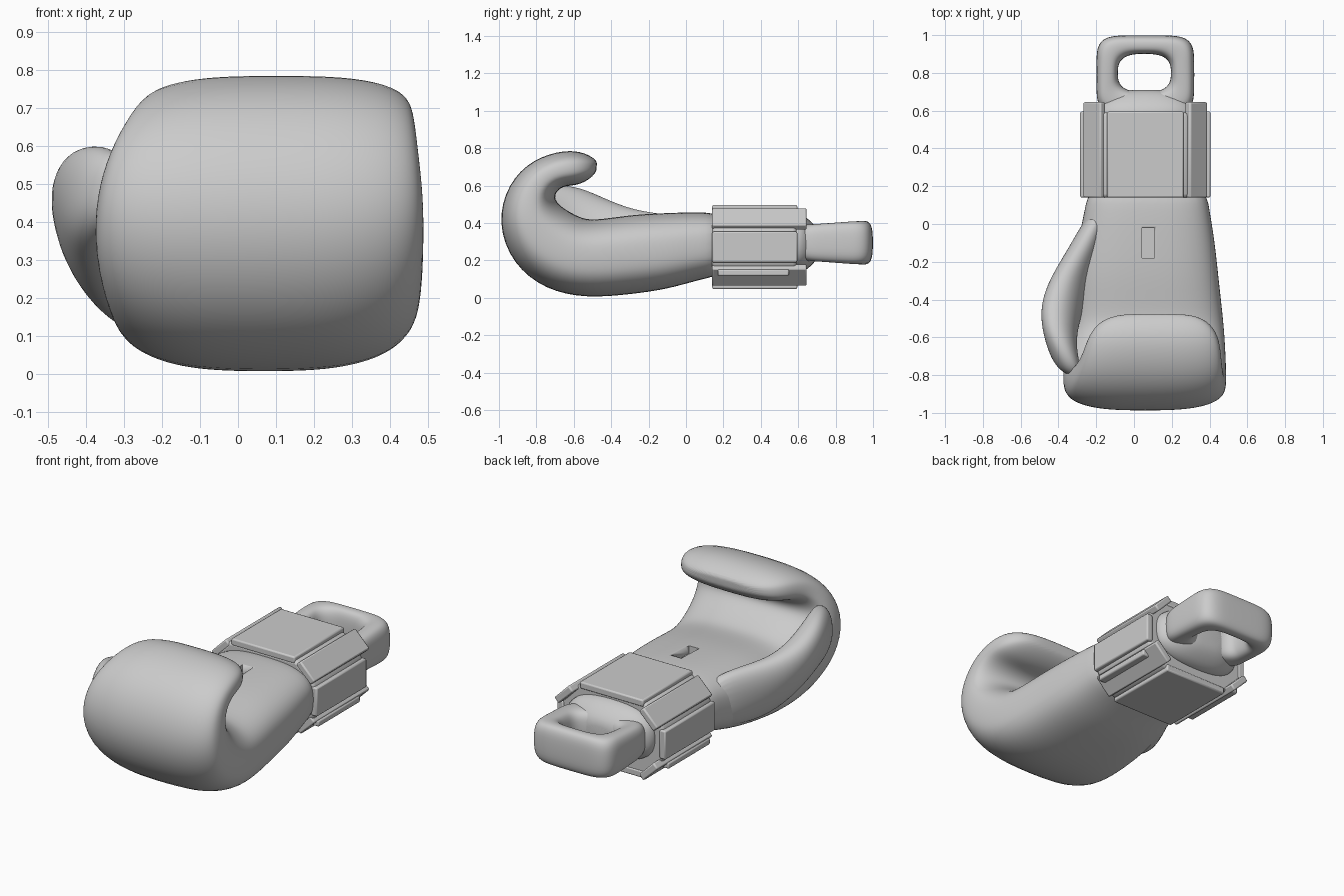
import bpy, bmesh
from math import sin, cos, pi, radians, atan2
from mathutils import Vector as V

if "Cube" in bpy.data.objects:
    bpy.data.objects.remove(bpy.data.objects["Cube"])


def finish(ob, angle=40):
    bpy.ops.object.select_all(action='DESELECT')
    ob.select_set(True)
    bpy.context.view_layer.objects.active = ob
    bpy.ops.object.shade_smooth_by_angle(angle=radians(angle))


def spow(v, e):
    return (1 if v >= 0 else -1) * abs(v) ** (2 / e)


def loft(name, rings, n=24, e=2.6, closed=False, subsurf=1):
    """Skin superellipse sections given as (centre, half-axis u, half-axis v)."""
    bm = bmesh.new()
    loops = []
    for c, u, v in rings:
        loops.append([bm.verts.new(V(c) + V(u) * spow(cos(2 * pi * k / n), e)
                                   + V(v) * spow(sin(2 * pi * k / n), e)) for k in range(n)])
    pairs = list(zip(loops, loops[1:]))
    if closed:
        pairs.append((loops[-1], loops[0]))
    for a, b in pairs:
        for k in range(n):
            bm.faces.new((a[k], a[(k + 1) % n], b[(k + 1) % n], b[k]))
    if not closed:
        for l in (loops[0], loops[-1]):
            mid = bm.verts.new(sum((p.co for p in l), V()) / n)
            for k in range(n):
                bm.faces.new((l[k], l[(k + 1) % n], mid))
    bmesh.ops.recalc_face_normals(bm, faces=bm.faces)
    me = bpy.data.meshes.new(name)
    bm.to_mesh(me)
    bm.free()
    ob = bpy.data.objects.new(name, me)
    bpy.context.collection.objects.link(ob)
    if subsurf:
        m = ob.modifiers.new("subsurf", 'SUBSURF')
        m.levels = m.render_levels = subsurf
    finish(ob, 60)
    return ob


def box(name, centre, size, tilt=0, bevel=0.008):
    bpy.ops.mesh.primitive_cube_add(size=1, location=centre, rotation=(0, tilt, 0))
    ob = bpy.context.object
    ob.name = name
    ob.scale = size
    bpy.ops.object.transform_apply(location=False, rotation=False, scale=True)
    if bevel:
        m = ob.modifiers.new("bevel", 'BEVEL')
        m.width, m.segments = bevel, 2
    finish(ob)
    return ob


# Mitt: curled sections as outer y,z / inner y,z / x min, x max
mitt = [
    (.20, .12, .20, .45, -.24, .38), (.08, .10, .08, .46, -.26, .40),
    (-.1, .045, -.1, .455, -.30, .43), (-.3, .018, -.3, .445, -.33, .45),
    (-.53, -.003, -.5, .412, -.33, .475), (-.75, .04, -.57, .43, -.35, .485),
    (-.93, .18, -.66, .48, -.38, .49), (-1.01, .4, -.705, .525, -.375, .49),
    (-.955, .61, -.695, .57, -.34, .475), (-.82, .745, -.65, .60, -.285, .465),
    (-.64, .795, -.585, .60, -.25, .455), (-.535, .775, -.52, .63, -.20, .41),
    (-.475, .735, -.48, .67, -.10, .32),
]
glove = loft("glove_mitt", [
    (((a + b) / 2, (oy + iy) / 2, (oz + iz) / 2), ((b - a) / 2, 0, 0),
     (0, (oy - iy) / 2, (oz - iz) / 2)) for oy, oz, iy, iz, a, b in mitt], n=32, e=2.8, subsurf=2)

# Small lace slot in the palm
cutter = box("slot_cutter", (.075, -.10, .45), (.065, .16, .09), bevel=0)
cutter.hide_render = True
cutter.hide_set(True)
m = glove.modifiers.new("slot", 'BOOLEAN')
m.operation, m.object = 'DIFFERENCE', cutter

# Thumb: y, centre x, centre z, half width, half height, lean
thumb = [
    (.05, -.19, .28, .06, .14, 0), (-.12, -.25, .28, .09, .17, -.02),
    (-.28, -.325, .29, .105, .18, -.05), (-.43, -.38, .36, .105, .17, -.05),
    (-.57, -.395, .44, .09, .155, -.02), (-.69, -.375, .475, .075, .13, .01),
    (-.77, -.34, .49, .06, .09, .01), (-.80, -.32, .49, .025, .045, 0),
]
loft("thumb", [((x, y, z), (rx, 0, 0), (s, 0, rz)) for y, x, z, rx, rz, s in thumb],
     e=2.2, subsurf=2)

# Wrist cuff: octagonal sleeve
CX, CZ, W, H, C = .06, .272, .325, .205, .11
oct_pts = [(W, -H + C), (W, H - C), (W - C, H), (-W + C, H),
           (-W, H - C), (-W, -H + C), (-W + C, -H), (W - C, -H)]
bm = bmesh.new()
f = bm.faces.new([bm.verts.new((CX + x, .14, CZ + z)) for x, z in oct_pts])
ext = bmesh.ops.extrude_face_region(bm, geom=[f])
bmesh.ops.translate(bm, vec=(0, .45, 0), verts=[g for g in ext['geom'] if isinstance(g, bmesh.types.BMVert)])
bmesh.ops.recalc_face_normals(bm, faces=bm.faces)
me = bpy.data.meshes.new("wrist_cuff")
bm.to_mesh(me)
bm.free()
cuff = bpy.data.objects.new("wrist_cuff", me)
bpy.context.collection.objects.link(cuff)
m = cuff.modifiers.new("bevel", 'BEVEL')
m.width, m.segments = .02, 2
finish(cuff)

# Raised panels on each cuff side; the corner panels run on as end tabs
for i in range(8):
    (x0, z0), (x1, z1) = oct_pts[i], oct_pts[(i + 1) % 8]
    d = V((x1 - x0, z1 - z0))
    corner = i % 2 == 1
    y1 = .645 if corner else .595
    box("cuff_panel_%d" % i, (CX + (x0 + x1) / 2, (.14 + y1) / 2, CZ + (z0 + z1) / 2),
        (d.length - .025, y1 - .14, .04), -atan2(d.y, d.x))

# Strap ends along the lower right and lower left of the cuff
for side in (-1, 1):
    box("strap_end", (CX + side * .28, .36, .135), (.11, .38, .035))

# Rounded plug closing the cuff
plug = [(.54, .29, .17), (.61, .28, .16), (.645, .25, .14), (.68, .2, .11), (.71, .12, .07)]
loft("cuff_plug", [((CX, y, .29), (w, 0, 0), (0, 0, h)) for y, w, h in plug])

# Hanging loop: ring between a rounded-square outside and an oval hole
rings = []
for k in range(48):
    t = 2 * pi * k / 48
    o = V((.06 + .26 * spow(cos(t), 5), .79 + .21 * spow(sin(t), 5), .295))
    i = V((.055 + .14 * spow(cos(t), 2.8), .80 + .10 * spow(sin(t), 2.8), .295))
    h = .098 + .02 * (o.y - .58) / .42
    rings.append(((o + i) / 2, (o - i) / 2, (0, 0, h)))
loft("hanging_loop", rings, n=20, e=3, closed=True)
